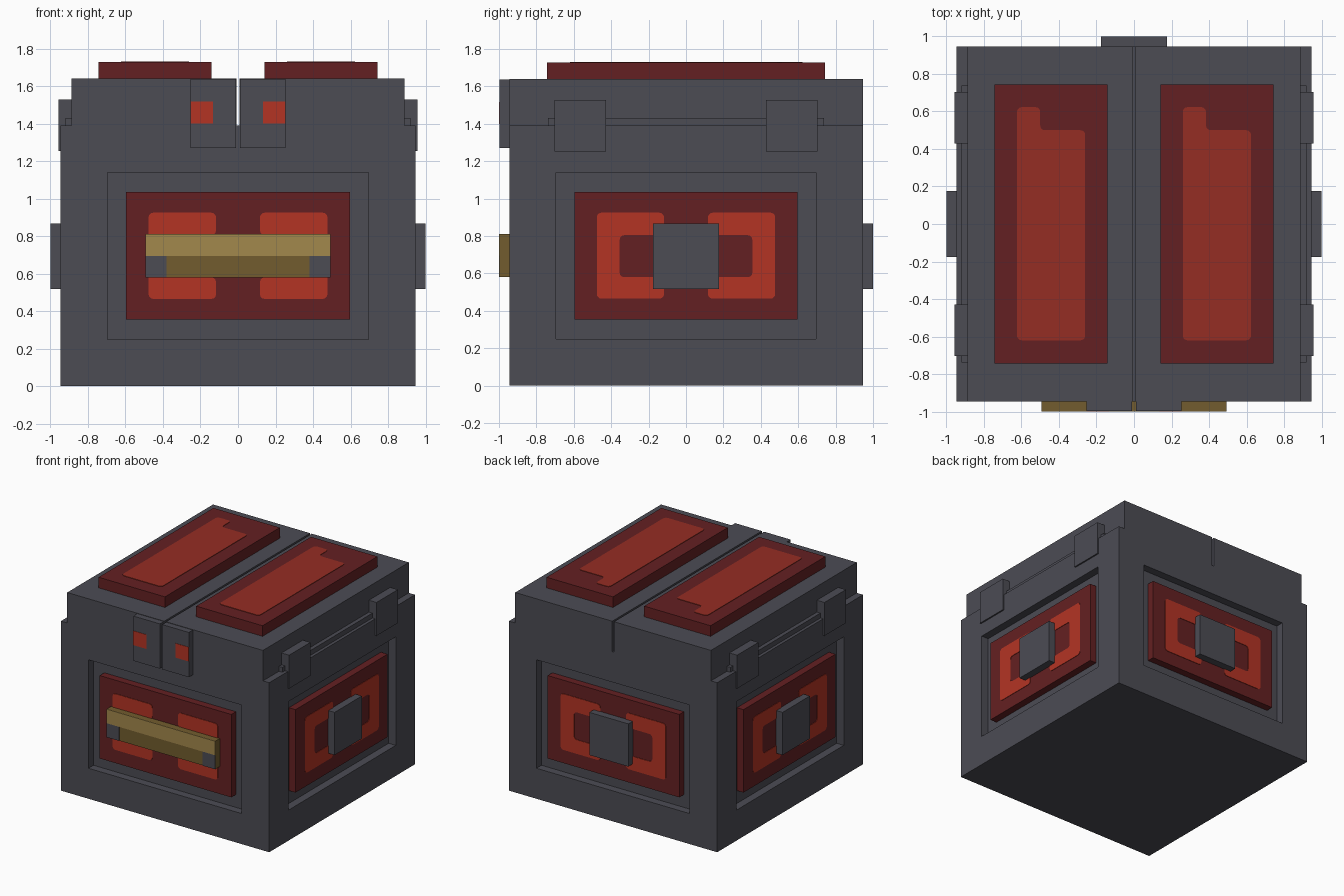
import bpy, bmesh
from math import pi
from mathutils import Matrix, Vector

if "Cube" in bpy.data.objects:
    bpy.data.objects.remove(bpy.data.objects["Cube"], do_unlink=True)


def material(name, *srgb):
    lin = [((c / 255 + 0.055) / 1.055) ** 2.4 for c in srgb] + [1]
    m = bpy.data.materials.new(name)
    m.use_nodes = True
    m.diffuse_color = lin
    m.node_tree.nodes["Principled BSDF"].inputs["Base Color"].default_value = lin
    return m


GRAY = material("slate gray", 76, 76, 84)
DARK_RED = material("dark red", 100, 32, 34)
RED = material("bright red", 180, 52, 36)
PAD_RED = material("pad red", 149, 45, 35)
GOLD = material("light gold", 162, 136, 76)
BRONZE = material("dark gold", 114, 92, 46)


def finish(name, bm, mat, matrix=Matrix()):
    bmesh.ops.transform(bm, matrix=matrix, verts=bm.verts)
    bmesh.ops.recalc_face_normals(bm, faces=bm.faces)
    mesh = bpy.data.meshes.new(name)
    bm.to_mesh(mesh)
    bm.free()
    mesh.materials.append(mat)
    obj = bpy.data.objects.new(name, mesh)
    bpy.context.collection.objects.link(obj)
    return obj


def box_mesh(x, y, z):
    bm = bmesh.new()
    bmesh.ops.create_cube(bm, size=1)
    for v in bm.verts:
        v.co = Vector([r[0] if c < 0 else r[1] for c, r in zip(v.co, (x, y, z))])
    return bm


def box(name, x, y, z, mat, matrix=Matrix()):
    return finish(name, box_mesh(x, y, z), mat, matrix)


def plate(name, points, mat, matrix, thick=0.004, radius=0.025):
    # flat outline with rounded corners, raised along its local z
    bm = bmesh.new()
    bm.faces.new([bm.verts.new((u, v, 0)) for u, v in points])
    if radius:
        bmesh.ops.bevel(bm, geom=bm.verts[:], offset=radius, segments=3,
                        profile=0.5, affect='VERTICES')
    ext = bmesh.ops.extrude_face_region(bm, geom=bm.faces[:])
    top = [g for g in ext["geom"] if isinstance(g, bmesh.types.BMVert)]
    bmesh.ops.translate(bm, verts=top, vec=(0, 0, thick))
    return finish(name, bm, mat, matrix)


def rect(a, b, c, d):
    return [(a, c), (b, c), (b, d), (a, d)]


def span(s, a, b):
    return tuple(sorted((s * a, s * b)))


H = 0.945          # half width of the body
SEAM = 1.39        # height where the lids start
TOP = 1.64
UPRIGHT = Matrix.Rotation(pi / 2, 4, 'X')

# Body with a recessed field on each side
bm = box_mesh((-H, H), (-H, H), (0, SEAM))
bm.normal_update()
sides = [f for f in bm.faces if abs(f.normal.z) < 0.5]
bmesh.ops.inset_individual(bm, faces=sides, thickness=0.25, use_even_offset=True)
bmesh.ops.inset_individual(bm, faces=sides, thickness=0.0001, depth=-0.065,
                           use_even_offset=True)
finish("body", bm, GRAY)

# Raised panels with bracket-shaped inlays, and knobs on three sides
bracket = [(0.117, 0.465), (0.477, 0.465), (0.477, 0.925), (0.117, 0.925),
           (0.117, 0.805), (0.355, 0.805), (0.355, 0.58), (0.117, 0.58)]
for k, side in enumerate(("front", "left", "back", "right")):
    turn = Matrix.Rotation(k * pi / 2, 4, 'Z')
    box(side + "_panel", (-0.597, 0.597), (-0.94, -0.87), (0.355, 1.035), DARK_RED, turn)
    for s in (1, -1):
        plate(side + "_inlay", [(s * u, v) for u, v in bracket], RED,
              turn @ Matrix.Translation((0, -0.94, 0)) @ UPRIGHT)
    if k:
        box(side + "_knob", (-0.177, 0.177), (-1, -0.9), (0.518, 0.868), GRAY, turn)

# Front handle with a light upper face and gray grips
box("handle", (-0.493, 0.493), (-0.996, -0.93), (0.58, 0.81), BRONZE)
handle_face = Matrix.Translation((0, -0.996, 0)) @ UPRIGHT
plate("handle_highlight", rect(-0.493, 0.493, 0.695, 0.81), GOLD, handle_face, radius=0)

# Mirrored lids, pads, clasps, hinges and hinge rods
for s, label in ((1, "left_"), (-1, "right_")):
    plate(label + "handle_grip", rect(*span(s, 0.38, 0.493), 0.58, 0.695), GRAY,
          handle_face, radius=0)
    box(label + "lid", span(s, 0.008, 0.888), (-H, H), (SEAM, TOP), GRAY)
    box(label + "pad", span(s, 0.142, 0.744), (-0.744, 0.744), (TOP, 1.727), DARK_RED)

    # Stepped inlay, the same way round on both pads
    x0, x1 = span(s, 0.26, 0.624)
    step = [(x0, -0.62), (x1, -0.62), (x1, 0.5), (x0 + 0.124, 0.5),
            (x0 + 0.124, 0.623), (x0, 0.623)]
    plate(label + "pad_inlay", step, PAD_RED, Matrix.Translation((0, 0, 1.727)))

    box(label + "clasp", span(s, 0.01, 0.252), (-0.997, -0.94), (1.27, 1.637), GRAY)
    plate(label + "clasp_mark", rect(*span(s, 0.132, 0.252), 1.4, 1.517), RED,
          Matrix.Translation((0, -0.997, 0)) @ UPRIGHT, thick=0.003, radius=0)

    box(label + "hinge_rod", span(s, 0.88, 0.92), (-0.738, 0.738), (1.38, 1.43), GRAY)
    for t, end in ((-1, "front"), (1, "back")):
        box(label + end + "_hinge", span(s, 0.88, 0.957), span(t, 0.428, 0.704),
            (1.253, 1.527), GRAY)
